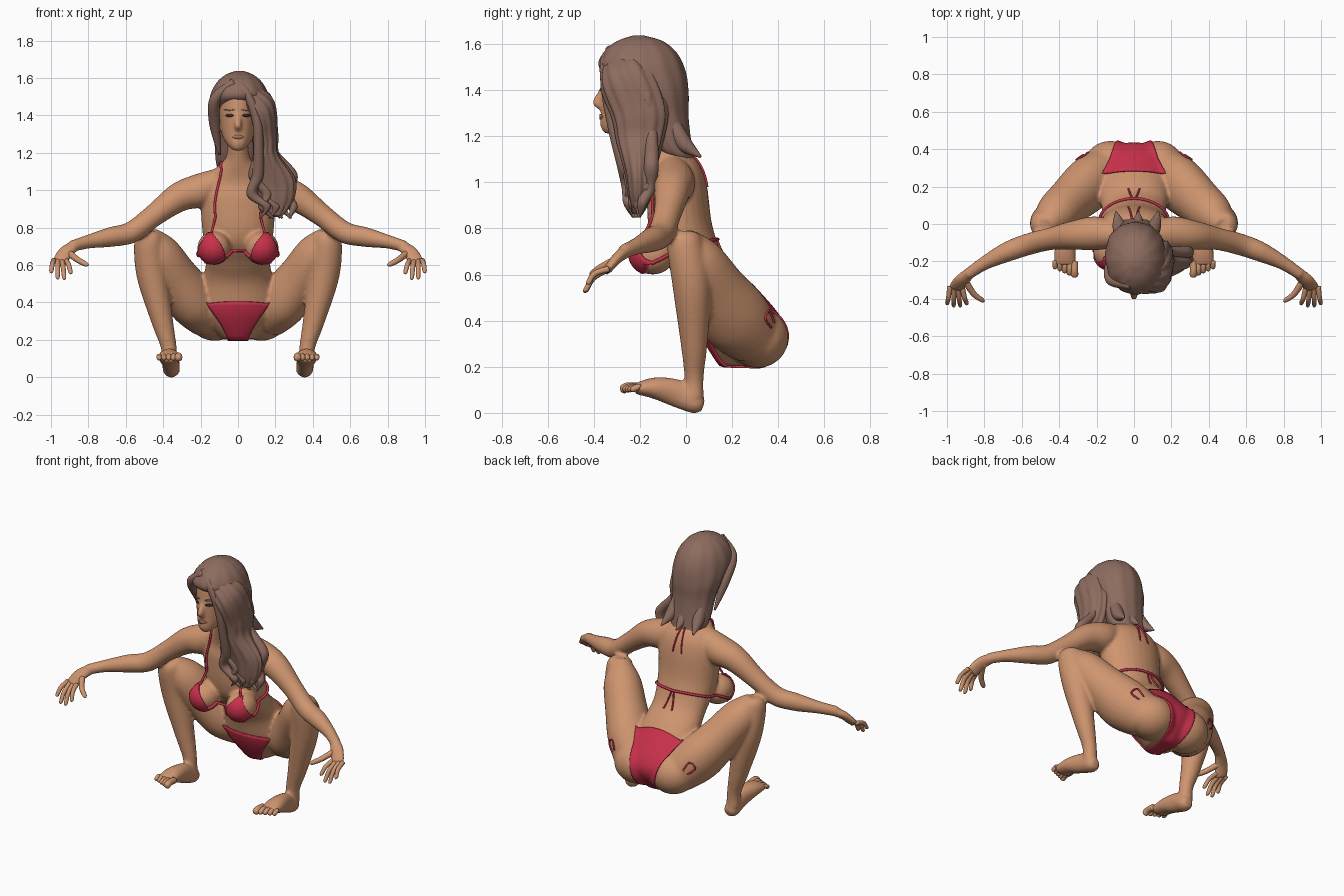
import bpy, bmesh
from math import sin, cos, pi, radians
from mathutils import Vector as V
from mathutils.bvhtree import BVHTree

if "Cube" in bpy.data.objects:
    bpy.data.objects.remove(bpy.data.objects["Cube"], do_unlink=True)

ACROSS, BACKWARD = V((1, 0, 0)), V((0, 1, 0))


def material(name, red, green, blue):
    mat = bpy.data.materials.new(name)
    mat.use_nodes = True
    mat.diffuse_color = (red, green, blue, 1)
    shader = mat.node_tree.nodes["Principled BSDF"]
    shader.inputs["Base Color"].default_value = (red, green, blue, 1)
    return mat


SKIN = material("tan skin", .62, .3, .16)
HAIR = material("brown hair", .27, .15, .115)
RED = material("red fabric", .58, .03, .07)
LIPS = material("lip rose", .42, .16, .1)
DARK = material("dark eye", .05, .03, .025)


def make(name, bm, mat):
    """Turn a finished bmesh into a smooth shaded object."""
    bmesh.ops.recalc_face_normals(bm, faces=bm.faces)
    mesh = bpy.data.meshes.new(name)
    bm.to_mesh(mesh)
    bm.free()
    ob = bpy.data.objects.new(name, mesh)
    bpy.context.collection.objects.link(ob)
    mesh.materials.append(mat)
    mesh.shade_smooth()
    return ob


def blend(a, b, c, d, t):
    """Catmull-Rom step from b to c."""
    slope_b, slope_c = (c - a) / 2, (d - b) / 2
    ease = t * t * (3 - 2 * t)
    return b + (c - b) * ease + slope_b * (t * (1 - t) ** 2) - slope_c * (t * t * (1 - t))


def spline(keys, steps):
    """Smooth path through a list of tuples of vectors."""
    padded = [keys[0], *keys, keys[-1]]
    path = []
    for quad in zip(padded, padded[1:], padded[2:], padded[3:]):
        for step in range(steps):
            path.append(tuple(blend(*column, step / steps) for column in zip(*quad)))
    return path + [keys[-1]]


def bridge(bm, loops, closed):
    """Join neighbouring rows of vertices with quads."""
    for p, q in zip(loops, loops[1:]):
        for i in range(0 if closed else 1, len(p)):
            bm.faces.new((p[i - 1], p[i], q[i], q[i - 1]))


def loft(name, rings, mat, sides=28, ripple=0, waves=12):
    """Skin over ellipses given as centre, half axis, half axis."""
    bm, loops = bmesh.new(), []
    for centre, u, v in spline(rings, 6):
        angles = [2 * pi * i / sides for i in range(sides)]
        loops.append([bm.verts.new(centre + (u * cos(a) + v * sin(a)) * (1 + ripple * cos(waves * a)))
                      for a in angles])
    bridge(bm, loops, True)
    bm.faces.new(loops[0])
    bm.faces.new(loops[-1])
    return make(name, bm, mat)


def trunk(name, rows, mat, shift=0, **options):
    """Rows give front y, front z, back y, back z and half width."""
    rings = []
    for front_y, front_z, back_y, back_z, width in rows:
        front, back = V((shift, front_y, front_z)), V((shift, back_y, back_z))
        rings.append(((front + back) / 2, ACROSS * width, (front - back) / 2))
    return loft(name, rings, mat, **options)


def limb(name, rows, mat, ref=ACROSS, side=1, **options):
    """Rows give x, y, z, radius along ref and optionally the other radius."""
    points = [V((row[0] * side, row[1], row[2])) for row in rows]
    rings = []
    for i, row in enumerate(rows):
        along = (points[min(i + 1, len(points) - 1)] - points[max(i - 1, 0)]).normalized()
        u = (ref - along * ref.dot(along)).normalized()
        rings.append((points[i], u * row[3], along.cross(u) * row[-1]))
    return loft(name, rings, mat, **options)


def ball(name, loc, size, mat):
    bm = bmesh.new()
    bmesh.ops.create_uvsphere(bm, u_segments=24, v_segments=16, radius=1)
    bmesh.ops.scale(bm, vec=V(size), verts=bm.verts)
    bmesh.ops.translate(bm, vec=V(loc), verts=bm.verts)
    return make(name, bm, mat)


# Torso, neck, head and nose
body = trunk("body", [
    (.15, .205, .34, .2, .08), (.07, .34, .43, .36, .23), (.02, .5, .27, .57, .185), (-.05, .6, .17, .67, .172),
    (-.15, .74, .115, .81, .19), (-.17, .94, .09, .99, .2), (-.16, 1.04, .05, 1.09, .17),
    (-.19, 1.15, -.05, 1.19, .07), (-.23, 1.28, -.08, 1.3, .06)], SKIN)
parts = [body]
parts.append(trunk("head", [
    (-.35, 1.21, -.29, 1.22, .03), (-.37, 1.24, -.2, 1.25, .058), (-.37, 1.3, -.1, 1.3, .087),
    (-.37, 1.43, -.04, 1.44, .104), (-.35, 1.53, -.06, 1.53, .095), (-.26, 1.59, -.13, 1.59, .04)], SKIN))
parts.append(limb("nose", [(0, -.36, 1.41, .01), (0, -.388, 1.345, .019), (0, -.365, 1.325, .015)], SKIN))

for side in (1, -1):
    # Rounded forms
    parts.append(ball("breast", (.128 * side, -.145, .69), (.09, .1, .09), SKIN))
    parts.append(ball("buttock", (.125 * side, .31, .325), (.145, .135, .13), SKIN))
    parts.append(ball("ear", (.105 * side, -.19, 1.36), (.016, .03, .045), SKIN))
    # Arm and palm
    parts.append(limb("arm", [
        (.06, -.06, 1.07, .06), (.2, -.05, 1, .09), (.32, -.06, .96, .078), (.45, -.08, .865, .06),
        (.57, -.11, .775, .058), (.68, -.15, .75, .053), (.8, -.21, .725, .037), (.89, -.27, .7, .031)],
        SKIN, BACKWARD, side))
    parts.append(limb("palm", [
        (.87, -.255, .705, .03), (.92, -.3, .67, .042, .024), (.955, -.345, .615, .042, .018)], SKIN, ACROSS, side))
    # Leg and foot
    parts.append(limb("thigh", [
        (.15, .29, .33, .13), (.245, .21, .415, .135, .155), (.34, .125, .54, .122, .132),
        (.425, .045, .67, .108), (.475, -.015, .765, .05)], SKIN, ACROSS, side))
    parts.append(limb("shin", [
        (.47, -.005, .785, .045), (.477, -.005, .74, .077), (.46, .025, .55, .083), (.405, .035, .3, .058),
        (.37, .035, .16, .042), (.365, .035, .07, .042)], SKIN, ACROSS, side))
    parts.append(limb("foot", [
        (.355, .075, .03, .025), (.356, .045, .04, .045), (.36, -.04, .085, .046, .06),
        (.368, -.14, .108, .057, .046), (.37, -.22, .105, .058, .024)], SKIN, ACROSS, side))
    # Fingers fan out from the knuckles
    for i in range(4):
        knuckle = V((.985 - .022 * i, -.335, .625))
        tip = V((1 - .036 * i, -.45 + .012 * abs(i - 1.5), .56 - .04 * sin(i)))
        bend = knuckle.lerp(tip, .5) + V((0, -.012, .012))
        limb("finger", [(*knuckle, .014), (*bend, .013), (*knuckle.lerp(tip, .9), .011), (*tip, .004)],
             SKIN, BACKWARD, side, sides=12)
    limb("thumb", [(.91, -.29, .67, .019), (.86, -.37, .63, .016), (.815, -.405, .605, .013), (.8, -.415, .6, .004)],
         SKIN, BACKWARD, side, sides=12)
    # Toes shrink towards the outside
    for i in range(5):
        x, y, r = .318 + .026 * i, -.285 + .011 * i, .0115 + .008 / (1 + i)
        limb("toe", [(x, -.2, .11, r), (x, y + .035, .113, r), (x, y + .01, .102, r), (x, y, .098, r / 3)],
             SKIN, ACROSS, side, sides=12)

# Merge the skin into one smooth surface
bpy.ops.object.select_all(action='DESELECT')
for part in parts:
    part.select_set(True)
bpy.context.view_layer.objects.active = body
bpy.ops.object.join()
remesh = body.modifiers.new("merge", 'REMESH')
remesh.mode, remesh.voxel_size, remesh.use_smooth_shade = 'VOXEL', .0095, True
soften = body.modifiers.new("soften", 'SMOOTH')
soften.factor, soften.iterations = .5, 6
for modifier in ("merge", "soften"):
    bpy.ops.object.modifier_apply(modifier=modifier)
tree = BVHTree.FromPolygons([v.co for v in body.data.vertices], [p.vertices for p in body.data.polygons])


def patch(name, rows, mat, lift=.004):
    """Cloth laid where rows of rays (origin, direction) land on the skin."""
    bm, grid = bmesh.new(), []
    for row in rows:
        line = []
        for origin, direction in row:
            point, normal, _, _ = tree.ray_cast(origin, direction)
            if point is None:
                point, normal, _, _ = tree.find_nearest(origin)
            line.append(bm.verts.new(point + normal * lift))
        grid.append(line)
    bridge(bm, grid, False)
    ob = make(name, bm, mat)
    cloth = ob.modifiers.new("cloth", 'SOLIDIFY')
    cloth.thickness, cloth.offset = .008, 0


def face_mark(name, x, z, width, height, mat):
    """Thin lens shaped plate on the face."""
    spread = [k / 6 for k in range(-6, 7)]
    patch(name, [[(V((x + width * k, -.6, z + j * height * (1.05 - k * k))), BACKWARD) for k in spread]
                 for j in (-1, 0, 1)], mat, .002)


def string(name, points, r=.005):
    """Cord following the skin along a path."""
    curve = bpy.data.curves.new(name, 'CURVE')
    curve.dimensions, curve.bevel_depth, curve.bevel_resolution = '3D', r, 2
    path = spline([(V(p),) for p in points], 10)
    line = curve.splines.new('POLY')
    line.points.add(len(path) - 1)
    for knot, (p,) in zip(line.points, path):
        point, normal, _, _ = tree.find_nearest(p)
        knot.co = (*(point + normal * r * .7), 1)
    ob = bpy.data.objects.new(name, curve)
    bpy.context.collection.objects.link(ob)
    curve.materials.append(RED)


# Bikini top: rounded triangles, straps and ties
across = [k / 8 for k in range(-8, 9)]
for side in (1, -1):
    rows = []
    for i in range(17):
        t = i / 16
        width, middle = .008 + .06 * sin(pi * .6 * t), .15 - .01 * t
        rows.append([(V((side * (middle + width * k), -.5, .77 - .16 * t + .02 * t * k * k)), BACKWARD)
                     for k in across])
    patch("bikini_cup", rows, RED)
    string("neck_strap", [(.15 * side, -.2, .77), (.145 * side, -.19, .92), (.1 * side, -.16, 1.1),
                          (.06 * side, -.04, 1.17), (0, 0, 1.15)], .007)
    string("chest_band", [(.19 * side, -.15, .66), (.2 * side, -.03, .7), (.12 * side, .1, .745), (0, .13, .75)], .008)
    string("band_tie", [(.005 * side, .12, .75), (.03 * side, .19, .65)])
    string("neck_tie", [(.01 * side, .03, 1.13), (.03 * side, .09, .98)])
    string("hip_tie", [(.24 * side, .37, .39), (.27 * side, .35, .44), (.29 * side, .32, .41), (.27 * side, .37, .37)])
    face_mark("eye", .043 * side, 1.4, .022, .008, DARK)
    face_mark("brow", .045 * side, 1.43, .028, .005, HAIR)
string("cup_link", [(-.08, -.2, .65), (0, -.17, .67), (.08, -.2, .65)], .009)
face_mark("lips", 0, 1.285, .03, .011, LIPS)

# Bikini bottom: one strip from front waist, underneath, to back waist
rows = []
for angle in range(168, 433, 6):
    turn = (angle - 270) / 162
    width = .042 + .13 * min(1, abs(turn) * (1.6 if turn < 0 else 1)) ** 1.4
    out = V((0, cos(radians(angle)), sin(radians(angle))))
    rows.append([(V((width * k, .22, .37)) + out * .5, -out) for k in across])
patch("bikini_bottom", rows, RED)

# Hair: domed cap, long side sweep and loose locks
trunk("hair_cap", [
    (-.23, 1.637, -.18, 1.637, .025), (-.3, 1.612, -.1, 1.612, .082), (-.355, 1.565, -.04, 1.56, .13),
    (-.375, 1.5, -.003, 1.48, .158), (-.29, 1.43, .01, 1.38, .158), (-.21, 1.3, .01, 1.28, .135),
    (-.13, 1.14, .03, 1.12, .12), (-.03, 1.1, .045, 1.09, .07)], HAIR, .008, sides=72, ripple=.012)
limb("hair_sweep", [
    (-.02, -.3, 1.57, .03, .04), (.11, -.26, 1.46, .08, .115), (.145, -.2, 1.3, .068, .12),
    (.15, -.2, 1.18, .07, .1), (.19, -.2, 1.04, .115, .065), (.2, -.2, .94, .095, .05),
    (.2, -.21, .86, .035, .02)], HAIR, sides=72, ripple=.035)
for i in range(7):
    k, sway = i / 6, .025 * cos(3 * i)
    limb("hair_lock", [
        (-.04, -.31 + .08 * k, 1.59, .012), (.04 + .06 * k, -.35 + .13 * k, 1.53, .022),
        (.1 + .08 * k, -.34 + .17 * k, 1.38, .026), (.11 + .07 * k, -.31 + .16 * k, 1.22, .026),
        (.08 + .19 * k + sway, -.27 + .12 * k, 1.08, .032), (.1 + .18 * k - sway, -.25 + .09 * k, .98, .03),
        (.13 + .15 * k + sway, -.25 + .06 * k, .91, .022), (.14 + .15 * k - sway, -.23 + .03 * k, .85, .005)],
        HAIR, sides=14)
limb("fringe_lock", [
    (-.02, -.33, 1.58, .02), (-.12, -.3, 1.49, .03), (-.125, -.22, 1.36, .03), (-.1, -.15, 1.19, .006)], HAIR)
for x in (-.08, .02, .11):
    limb("nape_lock", [(x * .8, -.08, 1.3, .03), (x, -.01, 1.17, .035), (x * 1.2, .065, 1.11, .005)], HAIR)
